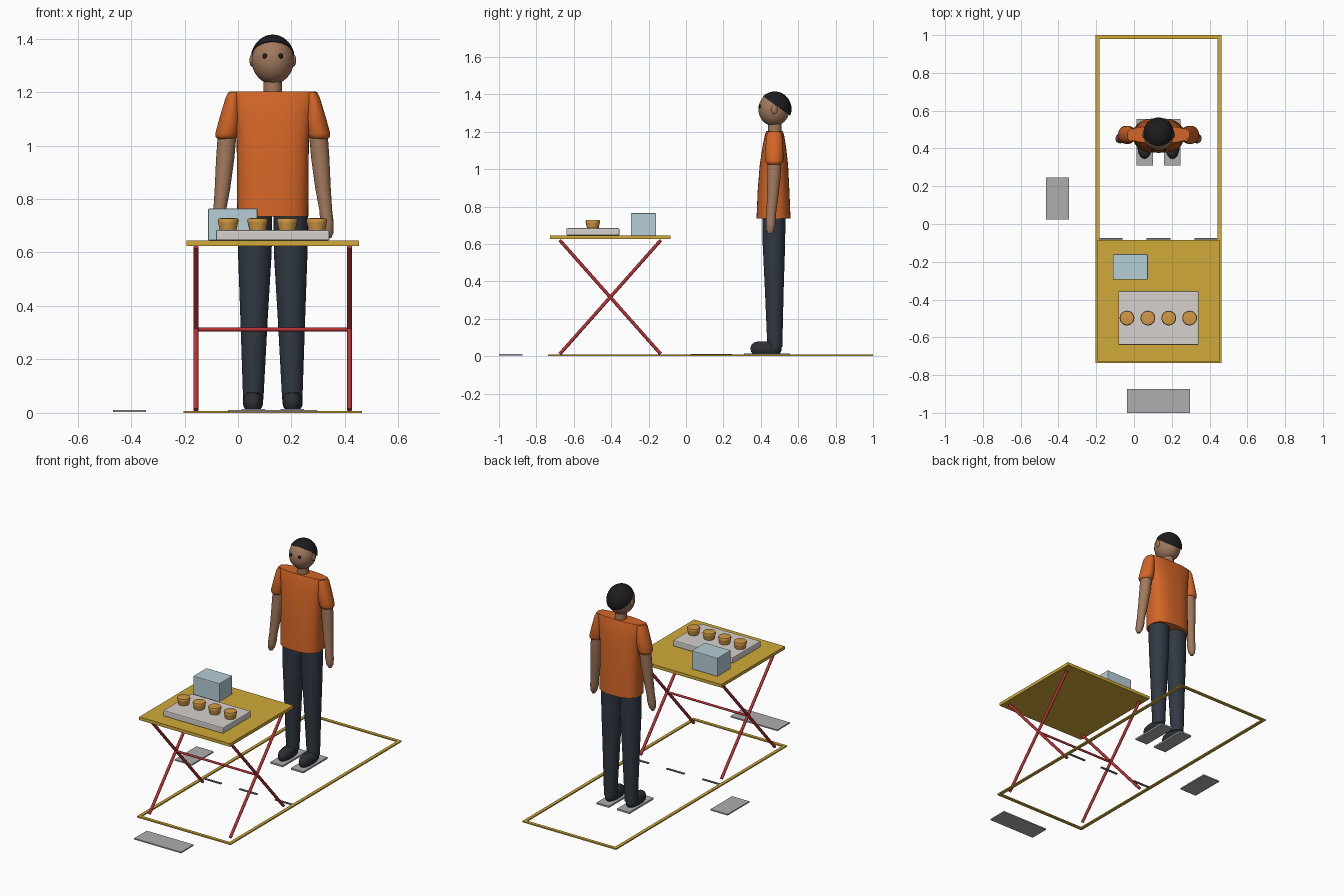
import bpy, bmesh, math
from mathutils import Vector

if "Cube" in bpy.data.objects:
    bpy.data.objects.remove(bpy.data.objects["Cube"])

CX = 0.13  # shared centre line of person, table and marked area


def mat(name, r, g, b):
    m = bpy.data.materials.new(name)
    m.diffuse_color = (r, g, b, 1)
    m.use_nodes = True
    m.node_tree.nodes["Principled BSDF"].inputs["Base Color"].default_value = m.diffuse_color
    return m


GOLD = mat("gold", .63, .40, .04)
RED = mat("red", .48, .03, .035)
ORANGE = mat("orange", .65, .13, .02)
SKIN = mat("skin", .36, .19, .11)
NAVY = mat("navy", .03, .04, .055)
BLACK = mat("black", .012, .012, .014)
SHOE = mat("shoe", .025, .028, .035)
BLUE = mat("pale_blue", .47, .62, .68)
WHITE = mat("off_white", .66, .64, .61)
PLATE = mat("plate_grey", .42, .42, .42)
DASH = mat("dash_grey", .2, .21, .23)
BAKED = mat("baked", .65, .32, .06)


def finish(bm, name, material, angle=40):
    bmesh.ops.recalc_face_normals(bm, faces=bm.faces)
    me = bpy.data.meshes.new(name)
    bm.to_mesh(me)
    bm.free()
    ob = bpy.data.objects.new(name, me)
    bpy.context.collection.objects.link(ob)
    me.materials.append(material)
    if angle:
        bpy.ops.object.select_all(action='DESELECT')
        ob.select_set(True)
        bpy.context.view_layer.objects.active = ob
        bpy.ops.object.shade_smooth_by_angle(angle=math.radians(angle))
    return ob


def box(name, x0, x1, y0, y1, z0, z1, material, bevel=0):
    bm = bmesh.new()
    bmesh.ops.create_cube(bm, size=1)
    for v in bm.verts:
        v.co = ((x0 + x1) / 2 + v.co.x * (x1 - x0),
                (y0 + y1) / 2 + v.co.y * (y1 - y0),
                (z0 + z1) / 2 + v.co.z * (z1 - z0))
    if bevel:
        bmesh.ops.bevel(bm, geom=bm.edges[:], offset=bevel, segments=2,
                        profile=.5, affect='EDGES')
    return finish(bm, name, material, 0)


def rod(name, a, b, r, material):
    a, b = Vector(a), Vector(b)
    bm = bmesh.new()
    bmesh.ops.create_cone(bm, cap_ends=True, segments=16, radius1=r, radius2=r,
                          depth=(b - a).length)
    bm.transform((b - a).to_track_quat('Z', 'Y').to_matrix().to_4x4())
    bmesh.ops.translate(bm, verts=bm.verts, vec=(a + b) / 2)
    return finish(bm, name, material)


def ball(name, c, r, material, plane=None):
    bm = bmesh.new()
    bmesh.ops.create_uvsphere(bm, u_segments=32, v_segments=20, radius=1)
    for v in bm.verts:
        v.co = [c[i] + v.co[i] * r[i] for i in range(3)]
    if plane:  # keep only the side the normal points to
        bmesh.ops.bisect_plane(bm, geom=bm.verts[:] + bm.edges[:] + bm.faces[:],
                               plane_co=plane[0], plane_no=plane[1], clear_inner=True)
        bmesh.ops.holes_fill(bm, edges=[e for e in bm.edges if e.is_boundary])
    return finish(bm, name, material)


def loft(name, rings, material, power=2, n=32):
    """Rings of (x, y, z, rx, ry); power above 2 squares off the outline."""
    bm = bmesh.new()
    loops = []
    for x, y, z, rx, ry in rings:
        loop = []
        for i in range(n):
            c, s = math.cos(2 * math.pi * i / n), math.sin(2 * math.pi * i / n)
            loop.append(bm.verts.new((
                x + rx * math.copysign(abs(c) ** (2 / power), c),
                y + ry * math.copysign(abs(s) ** (2 / power), s), z)))
        loops.append(loop)
    for p, q in zip(loops, loops[1:]):
        for i in range(n):
            bm.faces.new((p[i], p[(i + 1) % n], q[(i + 1) % n], q[i]))
    bm.faces.new(loops[0])
    bm.faces.new(loops[-1])
    return finish(bm, name, material, 50)


# Marked floor area
X0, X1, Y0, Y1, W = CX - .333, CX + .333, -.737, 1.0, .02
box("floor_line_left", X0, X0 + W, Y0, Y1, 0, .008, GOLD)
box("floor_line_right", X1 - W, X1, Y0, Y1, 0, .008, GOLD)
box("floor_line_front", X0 + W, X1 - W, Y0, Y0 + W, 0, .008, GOLD)
box("floor_line_back", X0 + W, X1 - W, Y1 - W, Y1, 0, .008, GOLD)
for k in (-1, 0, 1):
    x = CX + k * .254
    box("floor_dash", x - .063, x + .063, -.087, -.074, .001, .007, DASH)

# Blank dimension plates
box("width_plate", -.037, .296, -1.0, -.873, .003, .011, PLATE)
box("length_plate", -.467, -.345, .025, .245, .003, .011, PLATE)

# Folding table
box("table_top", CX - .322, CX + .322, -.728, -.084, .625, .645, GOLD)
for s in (-1, 1):
    x = CX + s * .287
    rod("table_leg_a", (x, -.675, .62), (x, -.135, .011), .009, RED)
    rod("table_leg_b", (x, -.135, .62), (x, -.675, .011), .009, RED)
rod("table_crossbar", (CX - .287, -.405, .312), (CX + .287, -.405, .312), .007, RED)

# Goods on the table
box("tray", -.083, .342, -.64, -.356, .645, .684, WHITE, .006)
box("storage_box", -.112, .073, -.294, -.16, .645, .764, BLUE, .004)
for i in range(4):
    loft("small_cake", [(-.037 + .1105 * i, -.498, z, r, r) for z, r in
         ((.683, .031), (.71, .037), (.72, .039), (.727, .036), (.729, .02))],
         BAKED, n=24)

# Person: torso, neck, head
loft("shirt_body", [(CX, .468, .735, .133, .091), (CX, .468, .88, .134, .085),
                    (CX, .47, 1.02, .135, .076), (CX, .472, 1.12, .145, .063),
                    (CX, .473, 1.185, .16, .051), (CX, .473, 1.203, .162, .044)],
     ORANGE, 2.6, 48)
loft("neck", [(CX, .475, 1.18, .036, .037), (CX, .475, 1.26, .034, .035)], SKIN)
ball("head", (CX, .47, 1.32), (.079, .083, .09), SKIN)
ball("hair", (CX, .474, 1.321), (.083, .09, .094), BLACK,
     ((CX, .414, 1.388), (0, .105, .146)))

for s in (-1, 1):
    # Face details
    ball("ear", (CX + s * .078, .472, 1.318), (.009, .017, .023), SKIN)
    ball("eye", (CX + s * .03, .395, 1.335), (.009, .007, .01), BLACK)

    # Sleeve and arm
    loft("sleeve", [(CX + s * x, .472, z, rx, ry) for x, z, rx, ry in
         ((.145, 1.2, .02, .034), (.15, 1.18, .026, .042), (.16, 1.1, .04, .048),
          (.171, 1.045, .044, .048), (.173, 1.033, .041, .044),
          (.174, 1.025, .033, .036))], ORANGE)
    loft("arm", [(CX + s * x, y, z, rx, ry) for x, y, z, rx, ry in
         ((.17, .473, 1.05, .035, .037), (.178, .47, .95, .034, .035),
          (.188, .462, .84, .029, .03), (.198, .456, .76, .024, .025),
          (.203, .453, .71, .025, .026), (.208, .451, .675, .02, .022),
          (.21, .45, .655, .009, .011))], SKIN)

    # Leg, shoe and standing mark
    loft("trouser_leg", [(CX + s * x, y, z, rx, ry) for x, y, z, rx, ry in
         ((.067, .47, .77, .065, .062), (.067, .47, .6, .063, .06),
          (.07, .472, .35, .051, .05), (.073, .475, .05, .038, .04))], NAVY)
    loft("shoe", [(CX + s * .074, y, z, rx, ry) for y, z, rx, ry in
         ((.428, .013, .028, .073), (.428, .025, .036, .081), (.428, .045, .038, .083),
          (.428, .062, .034, .077), (.43, .074, .025, .064), (.43, .079, .012, .04))],
         SHOE, 2.3)
    x = CX + s * .073
    box("foot_plate", x - .044, x + .044, .31, .555, .003, .014, PLATE)
